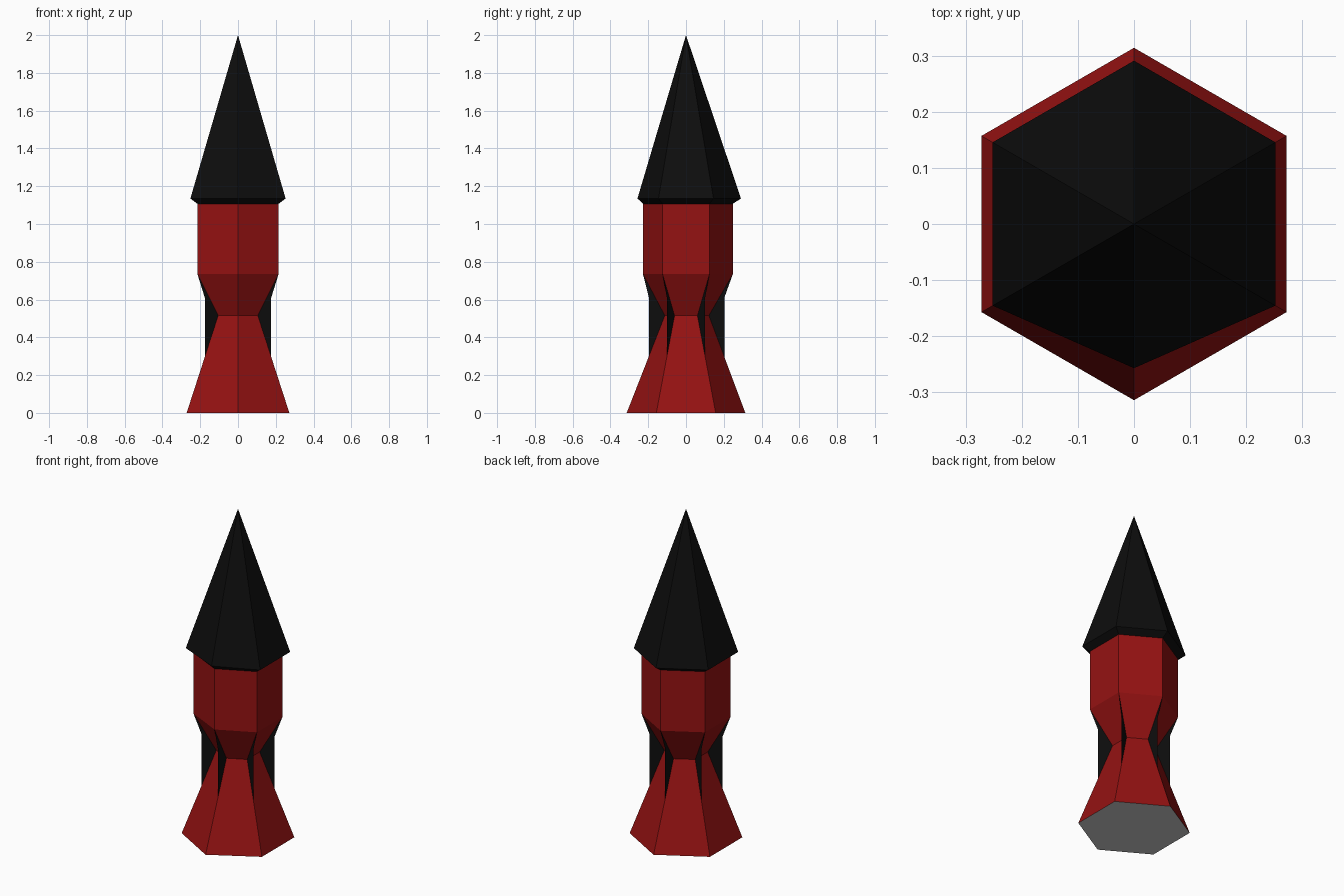
import bpy
from math import cos, sin, radians

if "Cube" in bpy.data.objects:
    bpy.data.objects.remove(bpy.data.objects["Cube"])


def material(name, color):
    m = bpy.data.materials.new(name)
    m.diffuse_color = color
    m.use_nodes = True
    m.node_tree.nodes["Principled BSDF"].inputs["Base Color"].default_value = m.diffuse_color
    return m


red = material("red_paint", (0.3, 0.006, 0.006, 1))
black = material("black_paint", (0.004, 0.004, 0.004, 1))


def make(name, verts, faces, mat=None):
    me = bpy.data.meshes.new(name)
    me.from_pydata(verts, [], faces)
    me.update()
    ob = bpy.data.objects.new(name, me)
    bpy.context.collection.objects.link(ob)
    if mat:
        me.materials.append(mat)
    return ob


def hex_point(i, r, z, front=None):
    """Corner i of a six-sided ring; corner 3 faces front and may be pulled in."""
    a = radians(90 + 60 * i)
    if i % 6 == 3 and front:
        r = front
    return (r * cos(a), r * sin(a), z)


def hex_tube(name, rings, mat, apex=None):
    verts = [hex_point(i, *ring) for ring in rings for i in range(6)]
    faces = []
    for k in range(len(rings) - 1):
        for i in range(6):
            a, b = k * 6 + i, k * 6 + (i + 1) % 6
            faces.append((a, b, b + 6, a + 6))
    if apex:
        verts.append((0, 0, apex))
        base = (len(rings) - 1) * 6
        faces += [(base + i, base + (i + 1) % 6, len(verts) - 1) for i in range(6)]
    return make(name, verts, faces, mat)


# Hull: flared skirt, narrow waist and straight body (radius, height, front radius)
hex_tube("hull", [(0.314, 0), (0.121, 0.515, 0.112),
                  (0.248, 0.735, 0.228), (0.248, 1.107, 0.228)], red)

# Nose cone with a small overhanging lip
hex_tube("nose_cone", [(0.248, 1.107, 0.228), (0.291, 1.135, 0.257)], black, apex=2.0)

# Grey plate closing the bottom
make("base_plate", [hex_point(i, 0.314, 0) for i in range(6)], [(5, 4, 3, 2, 1, 0)])

# Thin radial fins bridging the waist at every corner
for i in range(6):
    top, waist = (0.228, 0.112) if i == 3 else (0.248, 0.121)
    outer = 0.196 if i == 3 else 0.203
    low = 0.515 * (0.314 - outer) / (0.314 - waist)
    outline = [(top, 0.735), (outer, 0.61), (outer, low), (waist, 0.515)]
    make(f"waist_fin_{i + 1}", [hex_point(i, r, z) for r, z in outline],
         [(0, 1, 3), (1, 2, 3)], black)
